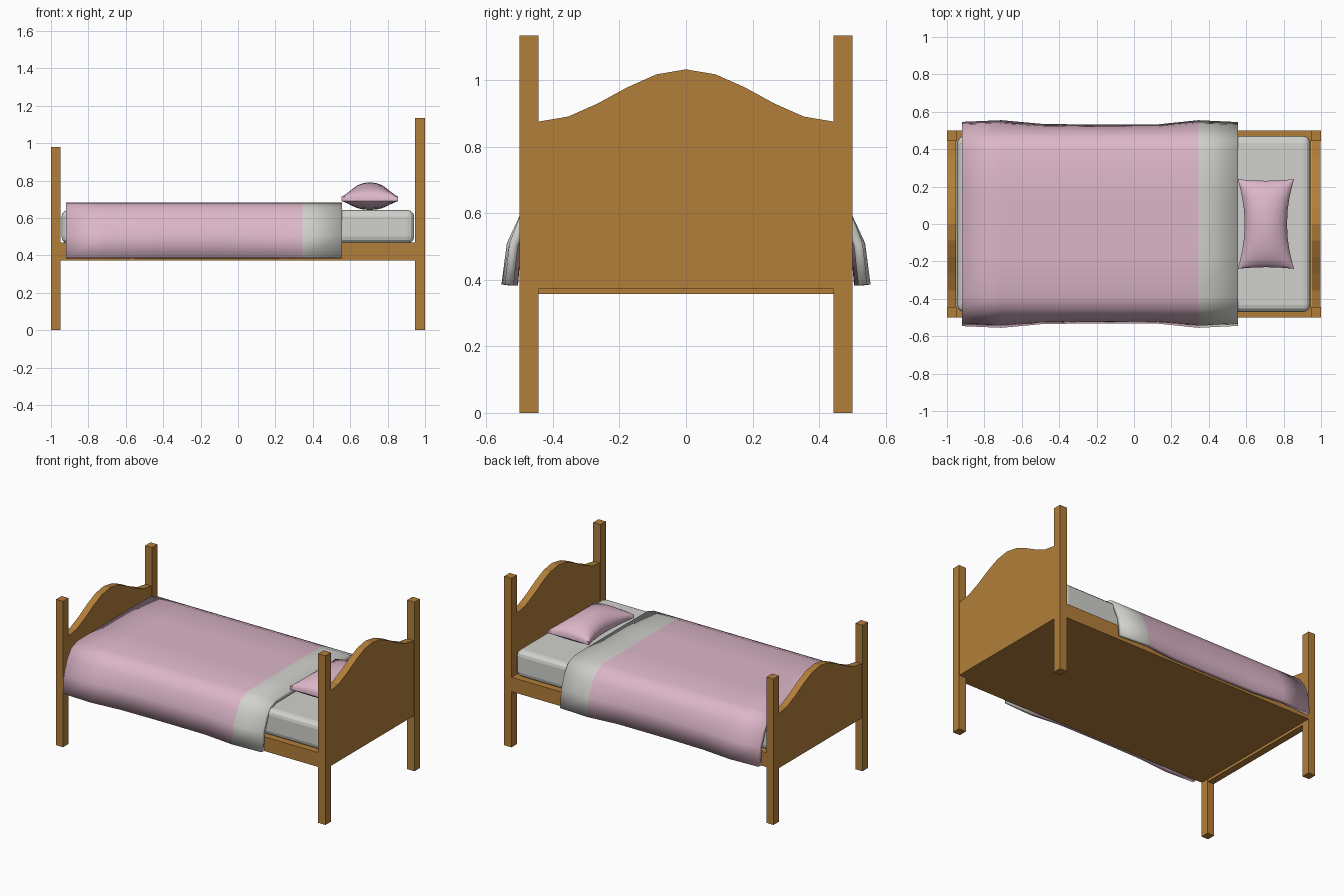
import bpy, bmesh, math

if "Cube" in bpy.data.objects:
    bpy.data.objects.remove(bpy.data.objects["Cube"])


def material(name, rgb):
    m = bpy.data.materials.new(name)
    m.diffuse_color = (*rgb, 1)
    m.use_nodes = True
    m.node_tree.nodes["Principled BSDF"].inputs["Base Color"].default_value = m.diffuse_color
    return m


WOOD = material("honey wood", (0.45, 0.21, 0.043))
PINK = material("pink cloth", (0.72, 0.47, 0.58))
LINEN = material("off white linen", (0.64, 0.64, 0.61))


def make(name, bm, *mats, smooth=None):
    me = bpy.data.meshes.new(name)
    bm.to_mesh(me)
    bm.free()
    ob = bpy.data.objects.new(name, me)
    bpy.context.collection.objects.link(ob)
    for m in mats:
        me.materials.append(m)
    if smooth:
        bpy.ops.object.select_all(action='DESELECT')
        ob.select_set(True)
        bpy.context.view_layer.objects.active = ob
        bpy.ops.object.shade_smooth_by_angle(angle=math.radians(smooth))
    return ob


def box(name, lo, hi, mat):
    bm = bmesh.new()
    bmesh.ops.create_cube(bm, size=1)
    for v in bm.verts:
        v.co = [(a + b) / 2 + c * (b - a) for a, b, c in zip(lo, hi, v.co)]
    return make(name, bm, mat)


def board(name, x0, x1, bottom, middle, amp):
    """End board whose top edge is one cosine wave."""
    n, w = 10, 0.443
    pts = [(-w, bottom), (w, bottom)]
    for i in range(n + 1):
        y = w - 2 * w * i / n
        pts.append((y, middle + amp * math.cos(math.pi * y / w)))
    bm = bmesh.new()
    f = bm.faces.new([bm.verts.new((x0, y, z)) for y, z in pts])
    ext = bmesh.ops.extrude_face_region(bm, geom=[f])
    for v in ext["geom"]:
        if isinstance(v, bmesh.types.BMVert):
            v.co.x = x1
    bmesh.ops.recalc_face_normals(bm, faces=bm.faces)
    return make(name, bm, WOOD)


# Posts, boards and bed base
for side, s in (("front", -1), ("back", 1)):
    y0, y1 = sorted((s * 0.443, s * 0.5))
    box("head_post_" + side, (0.946, y0, 0), (1, y1, 1.135), WOOD)
    box("foot_post_" + side, (-1, y0, 0), (-0.949, y1, 0.98), WOOD)
board("headboard", 0.948, 0.997, 0.372, 0.9545, 0.0785)
board("footboard", -0.997, -0.951, 0.357, 0.80, 0.0785)
box("bed_base", (-0.95, -0.499, 0.374), (0.947, 0.499, 0.47), WOOD)

# Mattress with rounded edges
mattress = box("mattress", (-0.944, -0.47, 0.465), (0.942, 0.47, 0.643), LINEN)
bev = mattress.modifiers.new("round", 'BEVEL')
bev.width, bev.segments = 0.036, 3

# Blanket: draped profile swept along the bed, white turned-down strip at the head
xs = [-0.92, -0.71, -0.5, -0.29, -0.08, 0.13, 0.345, 0.555]
hems = [0.546, 0.555, 0.536, 0.532, 0.532, 0.533, 0.555, 0.545]
half = [(0.39, 0.681), (0.455, 0.657), (0.497, 0.60), (0.535, 0.51), (0.55, 0.386)]
bm = bmesh.new()
rows = []
for x, hem in zip(xs, hems):
    side = []
    for y, z in half:
        drop = max(0, min(1, (0.60 - z) / 0.12))
        side.append((y + (hem - 0.55) * drop, z))
    prof = [(-y, z) for y, z in reversed(side)] + [(-0.15, 0.683), (0.15, 0.683)] + side
    rows.append([bm.verts.new((x, y, z)) for y, z in prof])
for i in range(len(rows) - 1):
    a, b = rows[i], rows[i + 1]
    for j in range(len(a) - 1):
        f = bm.faces.new((a[j], b[j], b[j + 1], a[j + 1]))
        f.material_index = int(i == len(rows) - 2)
blanket = make("blanket", bm, PINK, LINEN, smooth=40)
sol = blanket.modifiers.new("thickness", 'SOLIDIFY')
sol.thickness, sol.offset = 0.027, -1
# thickness goes before the smoothing modifier
blanket.modifiers.move(len(blanket.modifiers) - 1, 0)

# Pillow: cube grid pinched along its sides and puffed in the middle
N = 10
bm = bmesh.new()
layers = []
for sign, puff in ((1, 0.077), (-1, 0.047)):
    grid = []
    for i in range(N + 1):
        u = -math.cos(math.pi * i / N)
        row = []
        for j in range(N + 1):
            v = -math.cos(math.pi * j / N)
            bulge = max(0, (1 - u * u) * (1 - v * v)) ** 0.55
            x = 0.705 + u * (0.151 - 0.038 * (1 - v * v))
            y = v * (0.24 - 0.009 * (1 - u * u))
            row.append(bm.verts.new((x, y, 0.702 + sign * (0.012 + puff * bulge))))
        grid.append(row)
    layers.append(grid)
    for i in range(N):
        for j in range(N):
            bm.faces.new((grid[i][j], grid[i + 1][j], grid[i + 1][j + 1], grid[i][j + 1]))
top, low = layers
ring = [(i, 0) for i in range(N)] + [(N, j) for j in range(N)]
ring += [(N - i, N) for i in range(N)] + [(0, N - j) for j in range(N)]
for k, (i, j) in enumerate(ring):
    p, q = ring[(k + 1) % len(ring)]
    bm.faces.new((top[i][j], low[i][j], low[p][q], top[p][q]))
bmesh.ops.recalc_face_normals(bm, faces=bm.faces)
make("pillow", bm, PINK, smooth=40)
